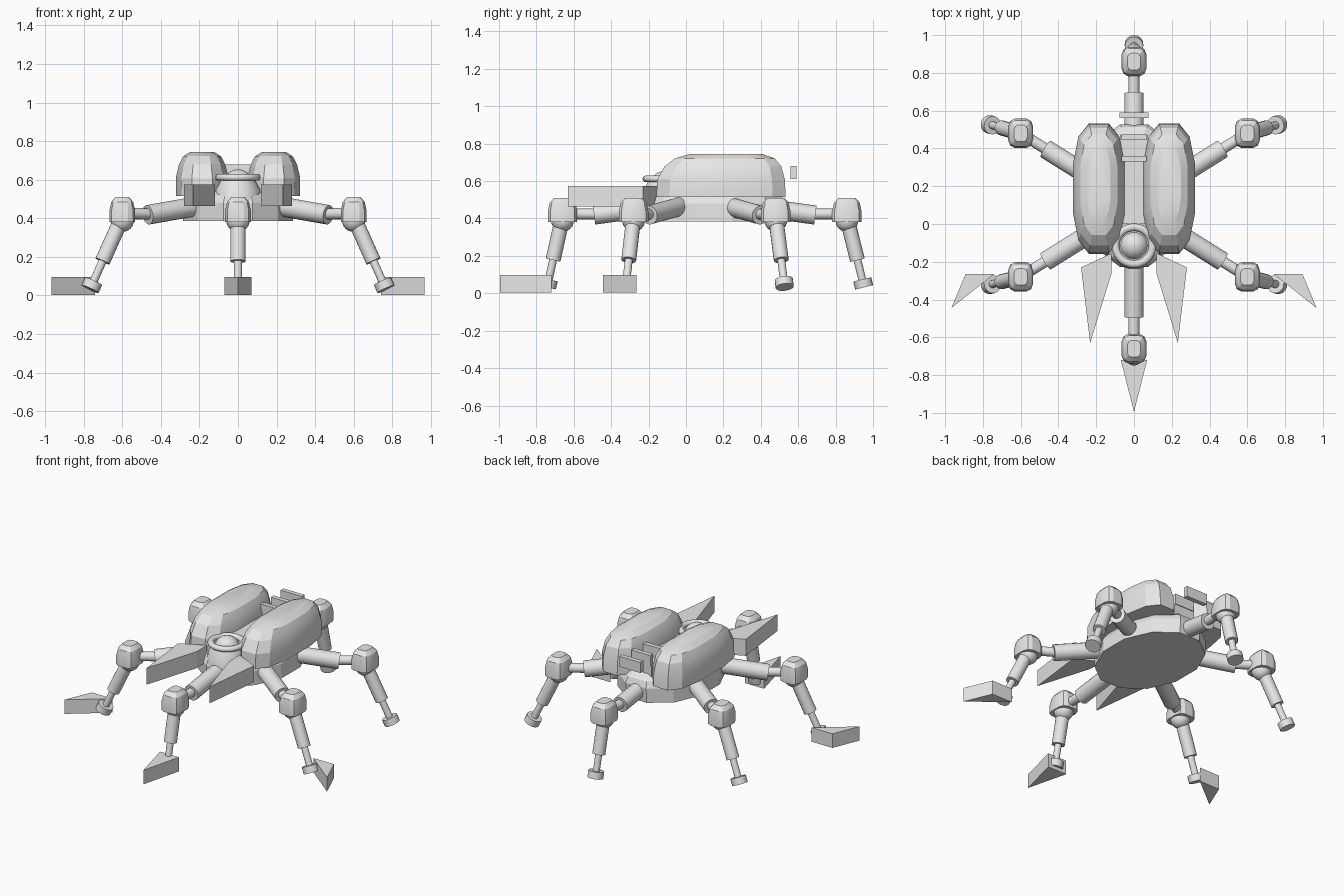
import bpy, bmesh, math
from mathutils import Vector

if "Cube" in bpy.data.objects:
    bpy.data.objects.remove(bpy.data.objects["Cube"])

metal = bpy.data.materials.new("plain_grey")
metal.diffuse_color = (0.8, 0.8, 0.8, 1)
metal.use_nodes = True
metal.node_tree.nodes["Principled BSDF"].inputs["Base Color"].default_value = metal.diffuse_color


def finish(name, bm, smooth=None):
    bmesh.ops.recalc_face_normals(bm, faces=bm.faces[:])
    me = bpy.data.meshes.new(name)
    bm.to_mesh(me)
    bm.free()
    me.materials.append(metal)
    ob = bpy.data.objects.new(name, me)
    bpy.context.scene.collection.objects.link(ob)
    if smooth:
        bpy.ops.object.select_all(action='DESELECT')
        bpy.context.view_layer.objects.active = ob
        ob.select_set(True)
        bpy.ops.object.shade_smooth_by_angle(angle=math.radians(smooth))
    return ob


def loft(name, rings, smooth=None):
    """Skin a stack of equal-length point rings and cap both ends."""
    bm = bmesh.new()
    vs = [[bm.verts.new(p) for p in r] for r in rings]
    n = len(vs[0])
    for a, b in zip(vs, vs[1:]):
        for i in range(n):
            j = (i + 1) % n
            bm.faces.new((a[i], a[j], b[j], b[i]))
    bm.faces.new(vs[0])
    bm.faces.new(vs[-1])
    return finish(name, bm, smooth)


def oval(cx, cy, z, rx, ry, n=12, power=1.0, turn=0.5):
    """Ring in plan; power below 1 makes it boxier."""
    pts = []
    for i in range(n):
        a = 2 * math.pi * (i + turn) / n
        c, s = math.cos(a), math.sin(a)
        pts.append((cx + rx * math.copysign(abs(c) ** power, c),
                    cy + ry * math.copysign(abs(s) ** power, s), z))
    return pts


def rod(name, a, b, r, n=16):
    a, b = Vector(a), Vector(b)
    q = (b - a).to_track_quat('Z', 'Y')
    circle = [Vector((r * math.cos(2 * math.pi * i / n), r * math.sin(2 * math.pi * i / n), 0))
              for i in range(n)]
    return loft(name, [[q @ p + e for p in circle] for e in (a, b)], 40)


def ball(name, c, r):
    bm = bmesh.new()
    bmesh.ops.create_uvsphere(bm, u_segments=20, v_segments=12, radius=r)
    bmesh.ops.translate(bm, verts=bm.verts[:], vec=c)
    return finish(name, bm, 40)


def plate(name, pts, z0, z1):
    return loft(name, [[(x, y, z) for x, y in pts] for z in (z0, z1)])


def box(name, x, y0, y1, z0, z1):
    return plate(name, [(-x, y0), (x, y0), (x, y1), (-x, y1)], z0, z1)


# Faceted lower hull
loft("hull", [oval(0, 0.15, z, rx, ry, 12) for z, rx, ry in
              ((0.385, 0.295, 0.385), (0.48, 0.29, 0.39), (0.52, 0.26, 0.375), (0.56, 0.16, 0.32))])

# Raised spine with cross slats
box("spine", 0.075, 0.0, 0.47, 0.5, 0.61)
for i, (y, w) in enumerate(((0.345, 0.065), (0.46, 0.07), (0.575, 0.078))):
    box(f"back_slat_{i}", w, y - 0.015, y + 0.015, 0.61, 0.68)

# Head turret: neck, ring and dome
loft("neck", [oval(0, -0.115, z, r, r, 20) for z, r in ((0.49, 0.125), (0.55, 0.115), (0.605, 0.085))], 40)
n_ring, section = 28, 10
bm = bmesh.new()
ring = [[bm.verts.new(((0.098 + 0.02 * math.cos(t)) * math.cos(a),
                       -0.115 + (0.098 + 0.02 * math.cos(t)) * math.sin(a),
                       0.612 + 0.018 * math.sin(t)))
         for t in (2 * math.pi * j / section for j in range(section))]
        for a in (2 * math.pi * i / n_ring for i in range(n_ring))]
for i in range(n_ring):
    for j in range(section):
        k, m = (i + 1) % n_ring, (j + 1) % section
        bm.faces.new((ring[i][j], ring[k][j], ring[k][m], ring[i][m]))
finish("head_ring", bm, 50)
ball("head_dome", (0, -0.115, 0.577), 0.077)

for s in (-1, 1):
    side = "left" if s < 0 else "right"
    # Rounded back pods: z, half width, front y, back y
    loft(f"pod_{side}", [oval(s * 0.186, (f + b) / 2, z, hx, (b - f) / 2 * 1.02, 12, 0.72)
                         for z, hx, f, b in ((0.515, 0.138, -0.16, 0.535), (0.61, 0.14, -0.155, 0.53),
                                             (0.68, 0.123, -0.115, 0.51), (0.722, 0.1, -0.06, 0.475),
                                             (0.744, 0.064, 0.02, 0.41))], 20)
    # Pointed mandibles
    plate(f"mandible_{side}", [(s * x, y) for x, y in
          ((0.12, -0.155), (0.12, -0.265), (0.232, -0.63), (0.28, -0.23))], 0.465, 0.575)
    # Side foot claws
    plate(f"foot_claw_{side}", [(s * x, y) for x, y in
          ((0.74, -0.265), (0.892, -0.265), (0.967, -0.445))], 0.003, 0.097)
plate("foot_claw_front", [(-0.07, -0.72), (0.07, -0.72), (0, -0.995)], 0.003, 0.097)


def leg(name, knee, hip, foot):
    """Telescoping upper arm, capped knee, telescoping shin and disc foot."""
    kx, ky = knee
    k = Vector((kx, ky, 0.405))
    h = Vector((hip[0], hip[1], 0.465))
    sleeve = h.lerp(Vector((kx, ky, 0.395)), 0.67)
    rod(name + "_arm_sleeve", h, sleeve, 0.051)
    rod(name + "_arm_rod", sleeve.lerp(h, 0.1), Vector((kx, ky, 0.425)), 0.029)
    ball(name + "_knee_joint", (kx, ky, 0.39), 0.061)
    loft(name + "_knee_cap", [oval(kx, ky, z, hx, hy, 12, 0.6) for z, hx, hy in
         ((0.38, 0.068, 0.08), (0.44, 0.068, 0.08), (0.485, 0.058, 0.07), (0.51, 0.036, 0.045))], 25)
    f = Vector((foot[0], foot[1], 0.055))
    d = (f - k).normalized()
    rod(name + "_shin_sleeve", k, k.lerp(f, 0.65), 0.04)
    rod(name + "_shin_rod", k.lerp(f, 0.6), f, 0.021)
    rod(name + "_foot", f - d * 0.02, f + d * 0.024, 0.049)


for s in (-1, 1):
    side = "left" if s < 0 else "right"
    leg(f"rear_{side}_leg", (s * 0.6, 0.48), (s * 0.2, 0.23), (s * 0.757, 0.525))
    leg(f"fore_{side}_leg", (s * 0.6, -0.28), (s * 0.2, -0.03), (s * 0.757, -0.32))
leg("front_leg", (0, -0.66), (0, -0.15), (0, -0.738))
leg("back_leg", (0, 0.86), (0, 0.35), (0, 0.947))
